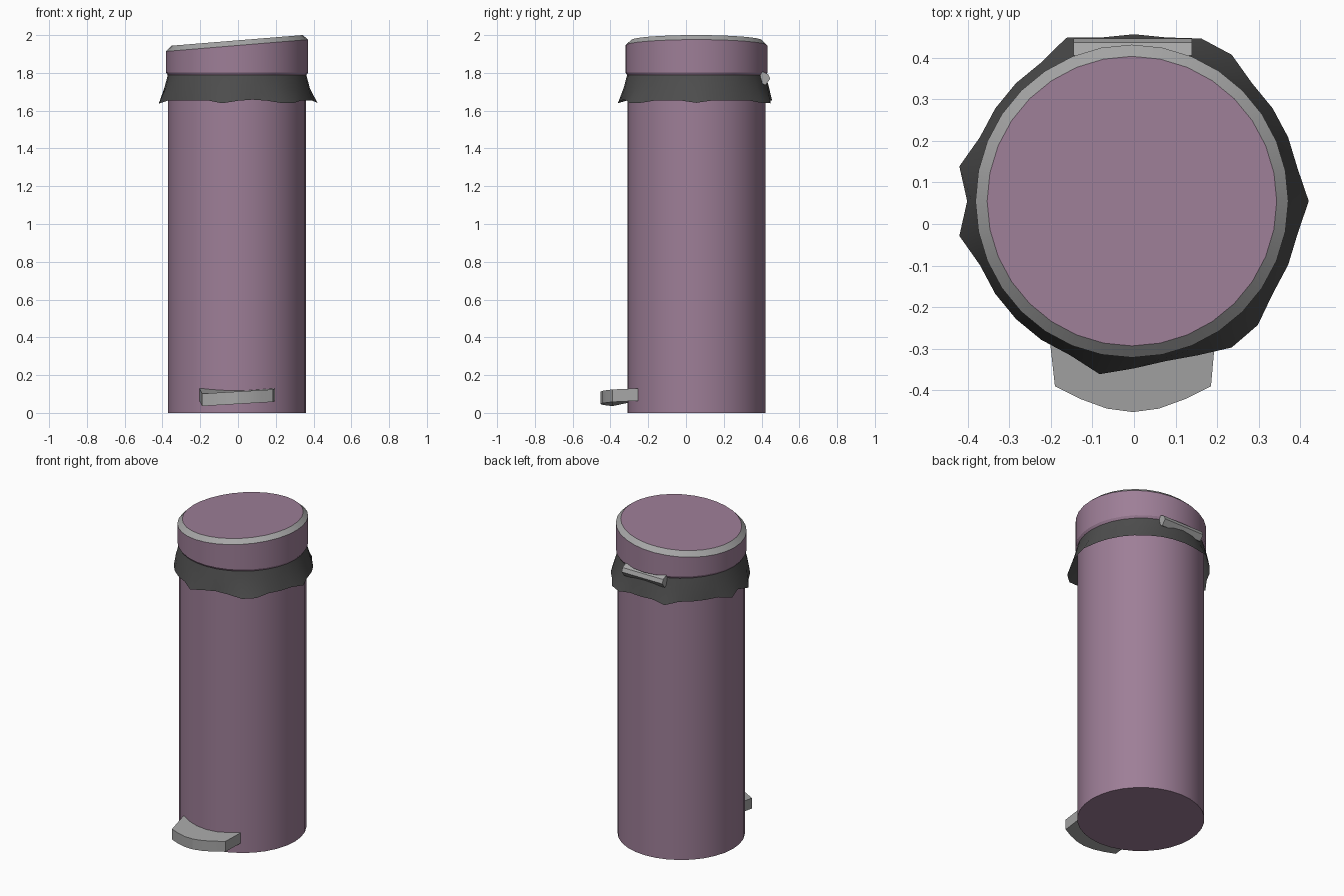
import bpy
from math import cos, sin, pi, radians

if "Cube" in bpy.data.objects:
    bpy.data.objects.remove(bpy.data.objects["Cube"])

N = 32
CX, CY = -0.005, 0.055


def material(name, color):
    m = bpy.data.materials.new(name)
    m.diffuse_color = (*color, 1)
    m.use_nodes = True
    m.node_tree.nodes["Principled BSDF"].inputs["Base Color"].default_value = m.diffuse_color
    return m


purple = material("purple", (0.34, 0.21, 0.31))
black = material("black", (0.075, 0.075, 0.075))
grey = material("grey", (0.38, 0.38, 0.38))


def loft(name, rings, mat, cap_start=False, cap_end=False, angle=30):
    """Skin a stack of equal-length closed rings, optionally capped."""
    n = len(rings[0])
    verts = [p for r in rings for p in r]
    faces = []
    for k in range(len(rings) - 1):
        a, b = k * n, (k + 1) * n
        for i in range(n):
            j = (i + 1) % n
            faces.append((a + i, a + j, b + j, b + i))
    if cap_start:
        faces.append(tuple(reversed(range(n))))
    if cap_end:
        faces.append(tuple(range(len(verts) - n, len(verts))))
    me = bpy.data.meshes.new(name)
    me.from_pydata(verts, [], faces)
    me.materials.append(mat)
    me.shade_smooth()
    me.set_sharp_from_angle(angle=radians(angle))
    ob = bpy.data.objects.new(name, me)
    bpy.context.collection.objects.link(ob)
    return ob


def circle(r, z, slope=0.0):
    """Ring around the bin axis; slope tilts it up towards +x."""
    pts = []
    for i in range(N):
        a = 2 * pi * i / N
        x = r * cos(a)
        pts.append((CX + x, CY + r * sin(a), z + slope * x))
    return pts


# Bin body
loft("bin_body", [circle(0.366, 0), circle(0.366, 1.79)], purple, True, True)

# Lid: wall with a tucked lower lip, grey bevelled rim, sloping top disc
rim = circle(0.376, 1.945, 0.083)
inner = circle(0.348, 1.972, 0.081)
loft("lid_wall", [circle(0.362, 1.78), circle(0.376, 1.802), rim], purple, True)
loft("lid_rim", [rim, inner], grey)
loft("lid_top", [inner], purple, cap_end=True)

# Bin bag: flared skirt with a few pulled-out tips along the hem
tips = {0: 0.42, 5: 0.423, 6: 0.423, 10: 0.425, 15: 0.428, 17: 0.428,
        23: 0.424, 24: 0.402, 27: 0.423, 28: 0.421, 25: 0.392}
hem = []
for i in range(N):
    r = tips.get(i, 0.401)
    a = 2 * pi * i / N
    hem.append((r * cos(a), CY + r * sin(a), 1.653 - (r - 0.401) * 0.6))
loft("bin_bag", [hem, circle(0.385, 1.72), circle(0.367, 1.788)], black, angle=40)

# Hinge bar at the back: hexagonal prism along x
hexagon = [(0.39, 1.78), (0.405, 1.808), (0.436, 1.792),
           (0.446, 1.768), (0.42, 1.735), (0.398, 1.745)]
loft("hinge_bar", [[(x, y, z) for y, z in hexagon] for x in (-0.145, 0.14)],
     grey, True, True, 10)

# Foot pedal: curved front edge, slightly tilted plate
outline = [(-0.205, -0.255, 0.13), (-0.19, -0.39, 0.102)]
for i in range(1, 6):
    t = i / 6
    outline.append((-0.19 + 0.375 * t, -0.39 - 0.062 * sin(pi * t),
                    0.102 + 0.022 * t))
outline += [(0.185, -0.39, 0.124), (0.197, -0.255, 0.13)]
loft("foot_pedal", [[(x, y, z - 0.066) for x, y, z in outline], outline],
     grey, True, True, 15)
